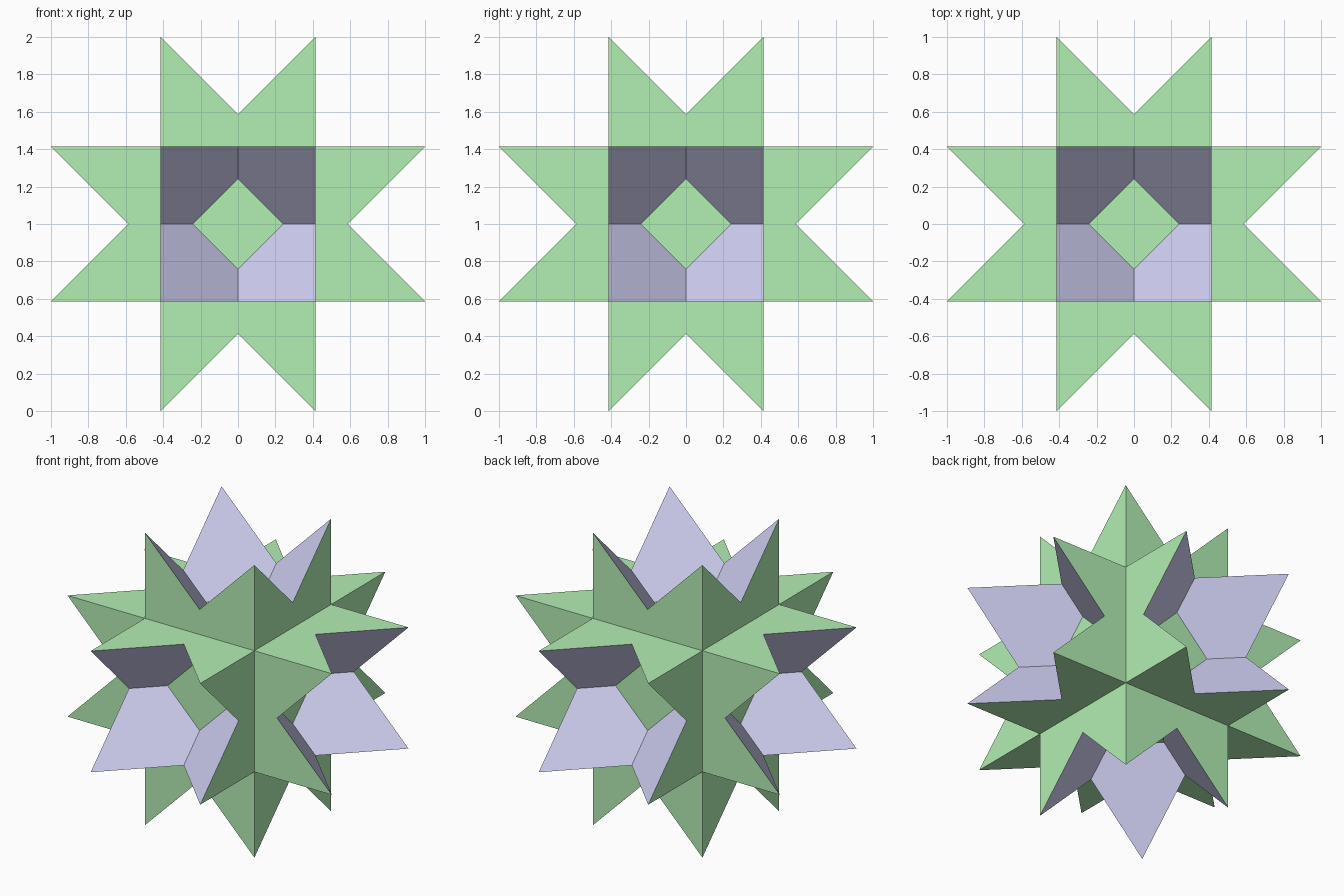
import bpy, bmesh
from math import sqrt, pi
from itertools import product
from mathutils import Matrix, Vector

if "Cube" in bpy.data.objects:
    bpy.data.objects.remove(bpy.data.objects["Cube"])

C = sqrt(2) - 1                      # half width of the star arms
LIFT = Matrix.Translation((0, 0, 1))  # rest the model on z = 0


def make_object(name, polygons, colour):
    bm = bmesh.new()
    for points in polygons:
        bm.faces.new([bm.verts.new(LIFT @ p) for p in points])
    bmesh.ops.remove_doubles(bm, verts=bm.verts, dist=1e-5)
    mesh = bpy.data.meshes.new(name)
    bm.to_mesh(mesh)
    bm.free()
    mat = bpy.data.materials.new(name + "_colour")
    mat.diffuse_color = (*colour, 1)
    mat.use_nodes = True
    mat.node_tree.nodes["Principled BSDF"].inputs["Base Color"].default_value = mat.diffuse_color
    mesh.materials.append(mat)
    obj = bpy.data.objects.new(name, mesh)
    bpy.context.collection.objects.link(obj)
    return obj


# Eight-pointed star outline: one arm repeated by quarter turns
arm = [Vector((1, -C, C)), Vector((1 - C, 0, C)), Vector((1, C, C)), Vector((C, C, C))]
star = [Matrix.Rotation(k * pi / 2, 3, 'Z') @ p for k in range(4) for p in arm]

# Six stars, one facing each axis direction
turns = [Matrix.Rotation(k * pi / 2, 3, 'X') for k in range(4)]
turns += [Matrix.Rotation(s * pi / 2, 3, 'Y') for s in (-1, 1)]
make_object("star_faces", [[t @ p for p in star] for t in turns], (0.45, 0.86, 0.45))

# Eight large triangles, one facing each octant, cutting through the stars
triangles = []
for sx, sy, sz in product((-1, 1), repeat=3):
    tri = [Vector((sx * a, sy * b, sz * c))
           for a, b, c in ((1, -C, -C), (-C, 1, -C), (-C, -C, 1))]
    triangles.append(tri if sx * sy * sz > 0 else tri[::-1])
make_object("triangle_faces", triangles, (0.63, 0.63, 0.90))
